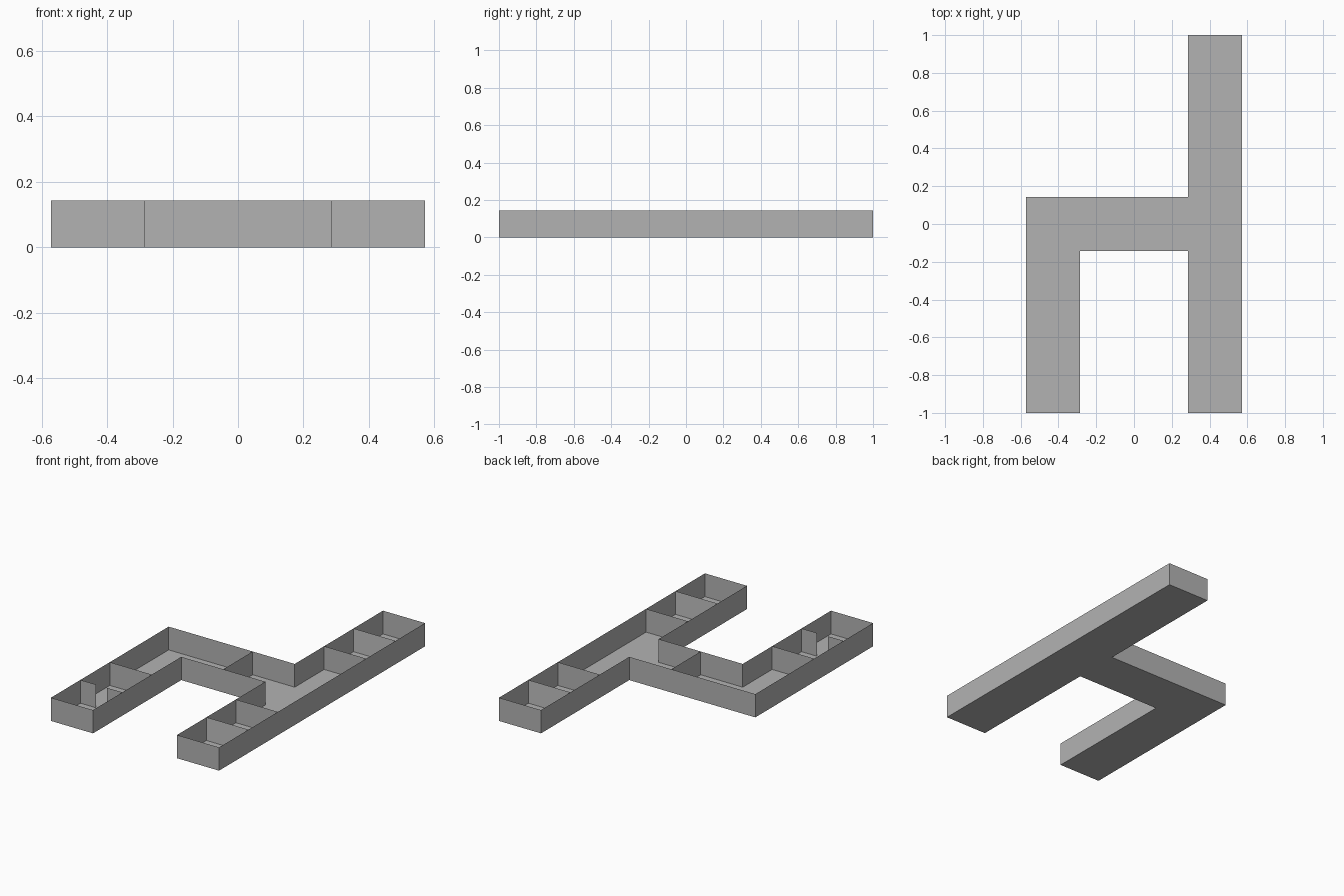
import bpy, bmesh

if "Cube" in bpy.data.objects:
    bpy.data.objects.remove(bpy.data.objects["Cube"])

U = 1 / 7          # half a grid cell
H = U              # wall height


def material(name, v):
    m = bpy.data.materials.new(name)
    m.diffuse_color = (v, v, v, 1)
    m.use_nodes = True
    m.node_tree.nodes["Principled BSDF"].inputs["Base Color"].default_value = m.diffuse_color
    return m


grey = material("stone grey", 0.45)
light = material("light grey", 0.54)


def add_object(name, bm, mat):
    me = bpy.data.meshes.new(name)
    bm.to_mesh(me)
    bm.free()
    me.materials.append(mat)
    ob = bpy.data.objects.new(name, me)
    bpy.context.collection.objects.link(ob)
    return ob


def panel(bm, a, b):
    """Upright sheet from plan point a to plan point b (in half cells)."""
    (ax, ay), (bx, by) = a, b
    pts = [(ax * U, ay * U, 0), (bx * U, by * U, 0),
           (bx * U, by * U, H), (ax * U, ay * U, H)]
    bm.faces.new([bm.verts.new(p) for p in pts])


# plan outline, counter-clockwise, in half cells
outline = [(-4, -7), (-2, -7), (-2, -1), (2, -1), (2, -7),
           (4, -7), (4, 7), (2, 7), (2, 1), (-4, 1)]

# floor
bm = bmesh.new()
face = bm.faces.new([bm.verts.new((x * U, y * U, 0)) for x, y in outline])
face.normal_flip()
bmesh.ops.triangulate(bm, faces=[face])
add_object("floor", bm, grey)

# outer walls
bm = bmesh.new()
for a, b in zip(outline, outline[1:] + outline[:1]):
    panel(bm, a, b)
bmesh.ops.remove_doubles(bm, verts=bm.verts, dist=1e-5)
add_object("outer_walls", bm, grey)

# solid partitions across the corridors
partitions = [("left_partition", (-4, -3), (-2, -3), grey),
              ("middle_partition", (0, -1), (0, 1), grey),
              ("right_front_partition", (2, -3), (4, -3), grey),
              ("right_back_partition", (2, 3), (4, 3), grey),
              ("front_end_partition", (2, -5), (4, -5), light),
              ("back_end_partition", (2, 5), (4, 5), light)]
for name, a, b, mat in partitions:
    bm = bmesh.new()
    panel(bm, a, b)
    add_object(name, bm, mat)

# partition with an open doorway in the left corridor
bm = bmesh.new()
panel(bm, (-4, -5), (-3.26, -5))
panel(bm, (-2.74, -5), (-2, -5))
add_object("doorway_partition", bm, grey)
